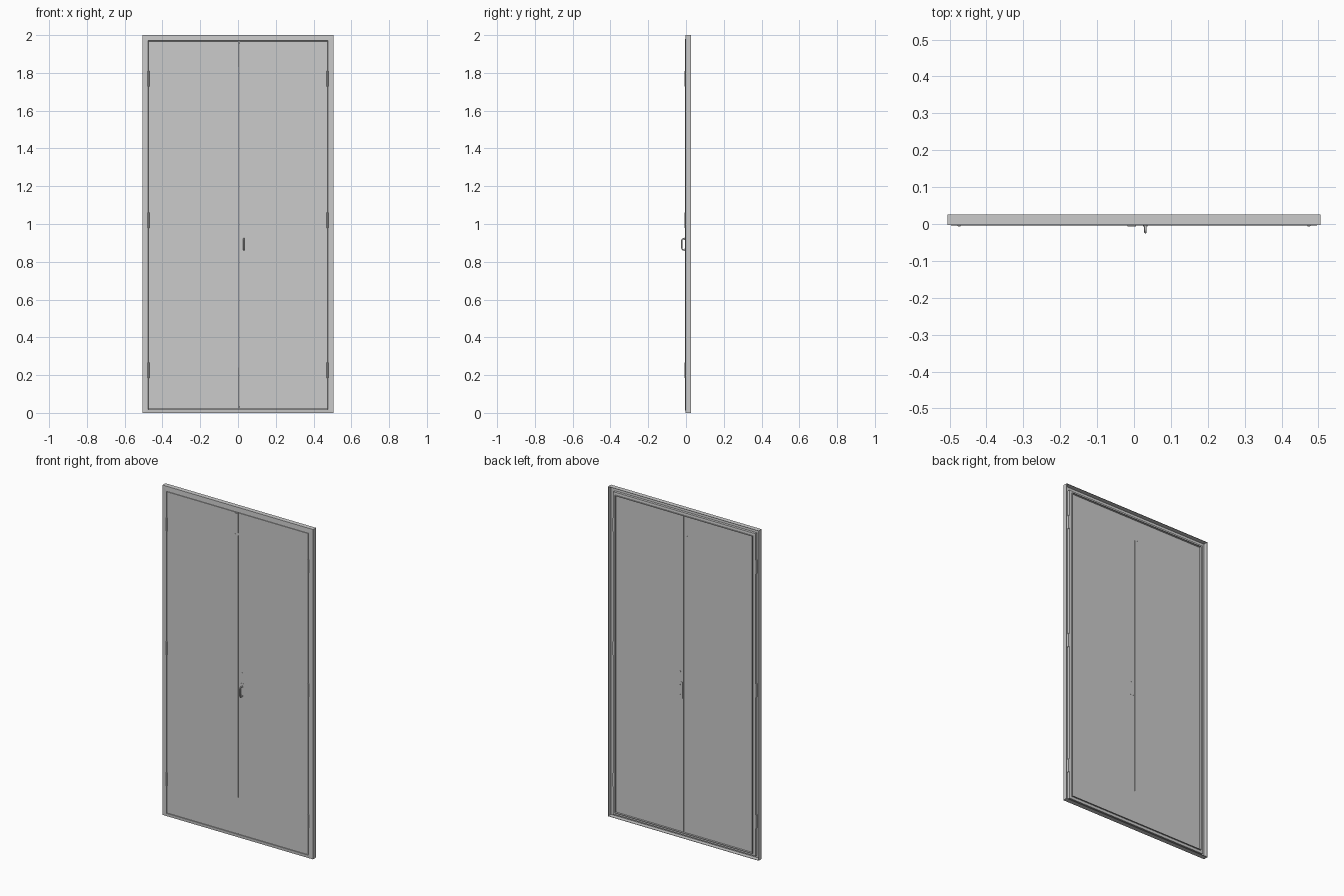
import bpy, bmesh, math

if "Cube" in bpy.data.objects:
    bpy.data.objects.remove(bpy.data.objects["Cube"])

FRONT, BACK = -0.003, 0.0255      # frame depth
DOOR_BACK = 0.013                 # rear face of the leaves


def finish(name, bm):
    bmesh.ops.recalc_face_normals(bm, faces=bm.faces)
    me = bpy.data.meshes.new(name)
    bm.to_mesh(me)
    bm.free()
    ob = bpy.data.objects.new(name, me)
    bpy.context.collection.objects.link(ob)
    return ob


def box(name, x0, x1, y0, y1, z0, z1):
    bm = bmesh.new()
    bmesh.ops.create_cube(bm, size=1)
    for v in bm.verts:
        v.co = ((x0 + x1) / 2 + v.co.x * (x1 - x0),
                (y0 + y1) / 2 + v.co.y * (y1 - y0),
                (z0 + z1) / 2 + v.co.z * (z1 - z0))
    return finish(name, bm)


def cylinder(name, loc, r, depth, along_y=False, sides=20):
    bpy.ops.mesh.primitive_cylinder_add(vertices=sides, radius=r, depth=depth, location=loc,
                                        rotation=(math.pi / 2 if along_y else 0, 0, 0))
    ob = bpy.context.object
    ob.name = name
    bpy.ops.object.shade_smooth_by_angle()
    return ob


# Frame: folded sheet channel, open at the back, mitred around four corners
T = 0.002
h = T / 2
profile = [(h, BACK), (h, FRONT + h), (0.030 - h, FRONT + h), (0.030 - h, DOOR_BACK + 0.002),
           (0.044, DOOR_BACK + 0.002), (0.044, BACK)]   # (inward offset, y)
bm = bmesh.new()
rings = []
for d, y in profile:
    low = d if d < 0.01 else d - 0.012                   # shallower sill
    xs, top = 0.505 - d, 2 - d
    rings.append([bm.verts.new(c) for c in
                  ((-xs, y, low), (xs, y, low), (xs, y, top), (-xs, y, top))])
for a, b in zip(rings, rings[1:]):
    for i in range(4):
        j = (i + 1) % 4
        bm.faces.new((a[i], a[j], b[j], b[i]))
frame = finish("door_frame", bm)
sol = frame.modifiers.new("sheet", 'SOLIDIFY')
sol.thickness = T
sol.offset = 0
sol.use_even_offset = True

# Door leaves with a narrow gap between them
box("left_leaf", -0.473, 0.003, FRONT, DOOR_BACK, 0.020, 1.967)
box("right_leaf", 0.007, 0.473, FRONT, DOOR_BACK, 0.020, 1.967)
# Flush bolts in the meeting gap
for name, z0, z1 in (("upper_flush_bolt", 1.83, 1.96), ("lower_flush_bolt", 0.022, 0.24)):
    box(name, 0.002, 0.006, FRONT + 0.001, DOOR_BACK - 0.003, z0, z1)

# Hinges: knuckle at the front, leaf plate inside the channel
for s, side in ((-1, "left"), (1, "right")):
    for k, z in enumerate((0.225, 1.02, 1.77)):
        cylinder(f"{side}_hinge_knuckle_{k}", (s * 0.474, FRONT, z), 0.0045, 0.082)
        x0, x1 = sorted((s * 0.476, s * 0.481))
        box(f"{side}_hinge_leaf_{k}", x0, x1, FRONT + 0.001, 0.015, z - 0.041, z + 0.041)

# Cover plate over the top of the meeting edge, with a fixing at its foot
box("top_cover_plate", -0.017, 0.005, FRONT - 0.0035, FRONT, 1.845, 1.963)
cylinder("cover_fixing", (-0.014, FRONT, 1.832), 0.004, 0.005, True)
cylinder("cover_fixing_rear", (-0.014, DOOR_BACK, 1.832), 0.004, 0.003, True)

# Handle plates, pull handle and lock
box("handle_plate_front", 0.020, 0.047, FRONT - 0.0012, FRONT, 0.84, 0.94)
box("handle_plate_rear", 0.012, 0.036, DOOR_BACK, DOOR_BACK + 0.0012, 0.84, 0.94)

R = 0.0035
yo, c = -0.0255 + R, 0.009
cu = bpy.data.curves.new("pull_handle", 'CURVE')
cu.dimensions = '3D'
path = [(FRONT, 0.863)]
for cz, start in ((0.863 + c, -90), (0.922 - c, 180)):
    for i in range(6):
        a = math.radians(-90 - 18 * i if start == -90 else 180 - 18 * i)
        path.append((yo + c + c * math.cos(a), cz + c * math.sin(a)))
path.append((FRONT, 0.922))
sp = cu.splines.new('POLY')
sp.points.add(len(path) - 1)
for p, (y, z) in zip(sp.points, path):
    p.co = (0.031, y, z, 1)
cu.bevel_depth = R
cu.bevel_resolution = 3
cu.use_fill_caps = True
bpy.context.collection.objects.link(bpy.data.objects.new("pull_handle", cu))
for z in (0.863, 0.922):
    cylinder("handle_rose", (0.031, FRONT - 0.002, z), 0.006, 0.004, True)
    cylinder("handle_screw_rear", (0.031, DOOR_BACK + 0.001, z), 0.003, 0.003, True)
cylinder("lock_cylinder", (0.031, (FRONT + DOOR_BACK) / 2, 1.0), 0.005,
         DOOR_BACK - FRONT + 0.002, True)
